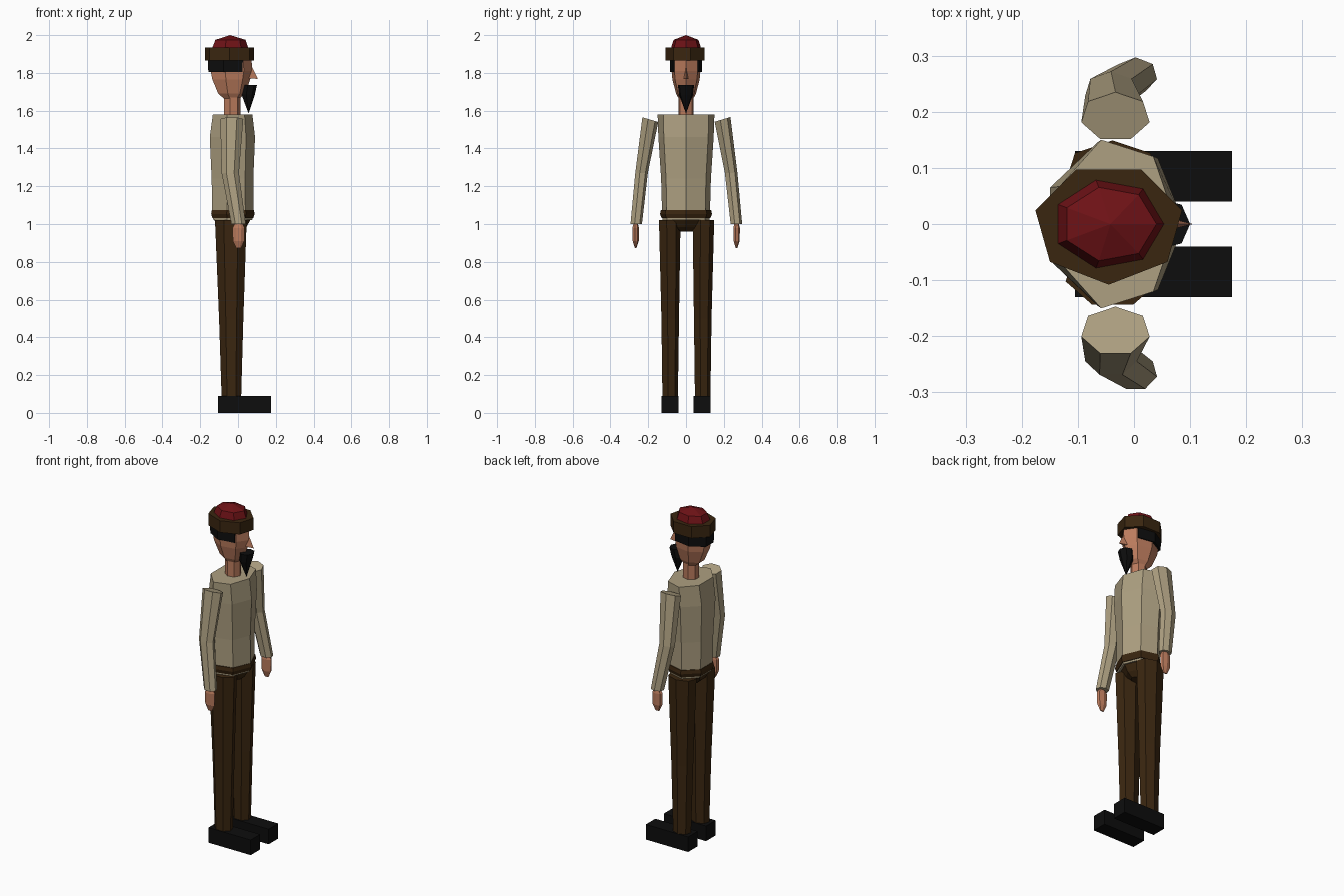
import bpy, bmesh, math


def material(name, rgb):
    m = bpy.data.materials.new(name)
    m.diffuse_color = (*rgb, 1)
    return m


SHIRT = material("cream_cloth", (0.42, 0.35, 0.22))
BROWN = material("dark_brown", (0.042, 0.019, 0.005))
RED = material("deep_red", (0.155, 0.006, 0.008))
SKIN = material("skin", (0.50, 0.20, 0.11))
BLACK = material("black", (0.004, 0.004, 0.004))


def finish(bm, name, mat):
    bmesh.ops.recalc_face_normals(bm, faces=bm.faces)
    me = bpy.data.meshes.new(name)
    bm.to_mesh(me)
    bm.free()
    me.materials.append(mat)
    ob = bpy.data.objects.new(name, me)
    bpy.context.collection.objects.link(ob)
    return ob


def loft(name, mat, rings, phase=0, sides=7, skip=0, tilt=0):
    """Skin stacked ellipses (cx, cy, z, rx, ry); skip drops leading corners,
    tilt slopes the first ring sideways."""
    bm = bmesh.new()
    loops = []
    for r, (cx, cy, z, rx, ry) in enumerate(rings):
        loop = []
        for i in range(skip, sides):
            a = math.radians(phase) + math.tau * i / sides
            dy = ry * math.sin(a)
            dz = tilt * dy if r == 0 else 0
            loop.append(bm.verts.new((cx + rx * math.cos(a), cy + dy, z + dz)))
        loops.append(loop)
    for lo, hi in zip(loops, loops[1:]):
        for i in range(len(lo)):
            j = (i + 1) % len(lo)
            bm.faces.new((lo[i], lo[j], hi[j], hi[i]))
    bm.faces.new(loops[0][::-1])
    bm.faces.new(loops[-1])
    bmesh.ops.remove_doubles(bm, verts=bm.verts, dist=0.0005)
    return finish(bm, name, mat)


def box(name, mat, x0, x1, y0, y1, z0, z1):
    bm = bmesh.new()
    bmesh.ops.create_cube(bm, size=1)
    for v in bm.verts:
        v.co = (x1 if v.co.x > 0 else x0, y1 if v.co.y > 0 else y0,
                z1 if v.co.z > 0 else z0)
    return finish(bm, name, mat)


# Limbs, on both sides
for side, s in (("right", -1), ("left", 1)):
    box(side + "_shoe", BLACK, -0.105, 0.175, s * 0.085 - 0.045, s * 0.085 + 0.045, 0, 0.09)
    loft(side + "_trouser_leg", BROWN, [
        (-0.035, s * 0.086, 0.08, 0.053, 0.043),
        (-0.036, s * 0.086, 0.50, 0.066, 0.049),
        (-0.038, s * 0.089, 1.02, 0.086, 0.060)], phase=90)
    loft(side + "_sleeve", SHIRT, [
        (-0.033, s * 0.191, 1.553, 0.0625, 0.044),
        (-0.041, s * 0.237, 1.27, 0.047, 0.035),
        (0.003, s * 0.265, 1.0, 0.039, 0.032)], phase=90, tilt=s * 0.3)
    loft(side + "_hand", SKIN, [
        (0.003, s * 0.267, 1.005, 0.020, 0.012),
        (0.003, s * 0.267, 0.98, 0.033, 0.018),
        (0.003, s * 0.267, 0.91, 0.031, 0.017),
        (0.003, s * 0.267, 0.872, 0.013, 0.004)], phase=90)

# Hips, shirt and belt
loft("hips", BROWN, [
    (-0.035, 0, 0.96, 0.050, 0.035),
    (-0.035, 0, 0.985, 0.080, 0.065),
    (-0.035, 0, 1.03, 0.105, 0.120)])
loft("shirt", SHIRT, [
    (-0.033, 0, 1.022, 0.108, 0.128),
    (-0.033, 0, 1.06, 0.115, 0.130),
    (-0.035, 0, 1.24, 0.116, 0.135),
    (-0.036, 0, 1.46, 0.126, 0.150),
    (-0.034, 0, 1.58, 0.110, 0.154)])
loft("belt", BROWN, [
    (-0.033, 0, 1.032, 0.114, 0.133),
    (-0.033, 0, 1.054, 0.121, 0.141),
    (-0.033, 0, 1.075, 0.117, 0.136)])

# Neck and head
loft("neck", SKIN, [
    (-0.032, 0, 1.56, 0.046, 0.042),
    (-0.032, 0, 1.70, 0.046, 0.042)])
loft("head", SKIN, [
    (-0.035, 0, 1.665, 0.045, 0.040),
    (-0.037, 0, 1.69, 0.075, 0.054),
    (-0.041, 0, 1.765, 0.105, 0.074),
    (-0.041, 0, 1.81, 0.115, 0.078),
    (-0.041, 0, 1.88, 0.113, 0.078)])

# Nose: slim wedge with its tip low and forward
bm = bmesh.new()
top, tip, lf, rt = [bm.verts.new(c) for c in (
    (0.068, 0, 1.845), (0.105, 0, 1.768), (0.05, 0.014, 1.772), (0.05, -0.014, 1.772))]
for f in ((top, tip, lf), (top, rt, tip), (tip, rt, lf), (top, lf, rt)):
    bm.faces.new(f)
finish(bm, "nose", SKIN)

# Beard, and hair left open at the face
loft("beard", BLACK, [
    (0.056, 0, 1.585, 0.0001, 0.0001),
    (0.052, 0, 1.685, 0.037, 0.038),
    (0.060, 0, 1.735, 0.040, 0.044)])
loft("hair", BLACK, [
    (-0.050, 0, 1.805, 0.119, 0.086),
    (-0.050, 0, 1.87, 0.121, 0.088)], skip=1)

# Hat
loft("hat_band", BROWN, [
    (-0.045, 0, 1.865, 0.134, 0.108),
    (-0.045, 0, 1.935, 0.134, 0.108)], phase=-90)
loft("hat_crown", RED, [
    (-0.046, 0, 1.93, 0.101, 0.082),
    (-0.044, 0, 1.975, 0.084, 0.067),
    (-0.042, 0, 2.0, 0.0001, 0.0001)])
